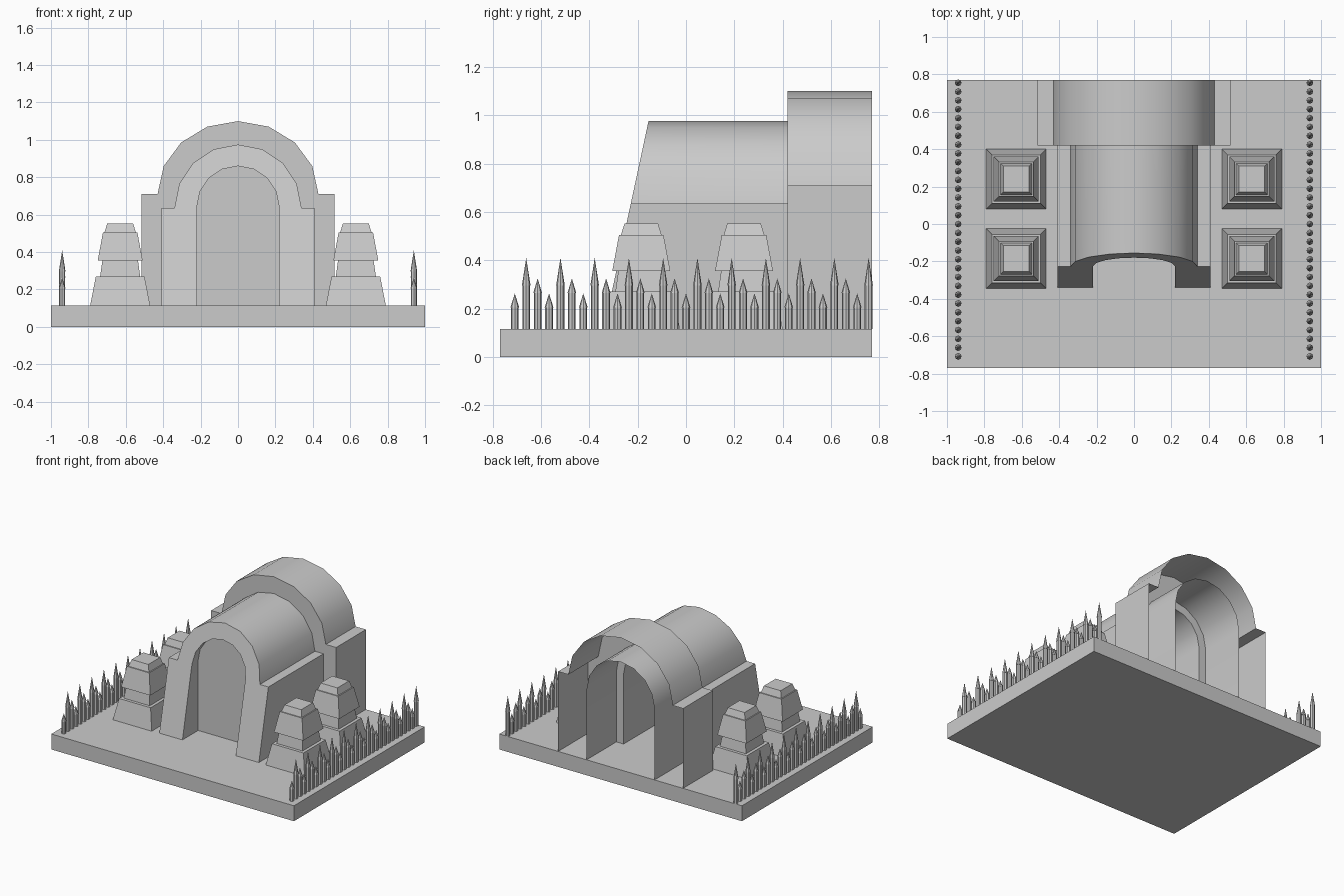
import bpy, bmesh
from math import sin, cos, pi, radians, sqrt
from mathutils import Matrix

if "Cube" in bpy.data.objects:
    bpy.data.objects.remove(bpy.data.objects["Cube"])

FLOOR = 0.115


def finish(name, bm, smooth=False):
    bmesh.ops.recalc_face_normals(bm, faces=bm.faces[:])
    me = bpy.data.meshes.new(name)
    bm.to_mesh(me)
    bm.free()
    ob = bpy.data.objects.new(name, me)
    bpy.context.collection.objects.link(ob)
    if smooth:
        bpy.ops.object.select_all(action='DESELECT')
        ob.select_set(True)
        bpy.context.view_layer.objects.active = ob
        bpy.ops.object.shade_smooth_by_angle(angle=radians(30))
    return ob


def arch(rx, rz, spring, shoulder=None):
    """Open arch outline in (x, z), from right foot to left foot."""
    pts = [(rx * cos(i * pi / 8), spring + rz * sin(i * pi / 8)) for i in range(9)]
    if shoulder:
        right = [(shoulder, FLOOR), (shoulder, spring)]
    else:
        right = [(rx, FLOOR)]
    return right + pts + [(-x, z) for x, z in reversed(right)]


def ring(bm, profile, y):
    return [bm.verts.new((x, y(z) if callable(y) else y, z)) for x, z in profile]


def strip(bm, a, b):
    for i in range(len(a) - 1):
        bm.faces.new((a[i], a[i + 1], b[i + 1], b[i]))


def frustum(bm, sides, r1, r2, z0, z1, x, y, turn=0.0):
    m = Matrix.Translation((x, y, (z0 + z1) / 2)) @ Matrix.Rotation(turn, 4, 'Z')
    bmesh.ops.create_cone(bm, cap_ends=True, segments=sides, radius1=r1,
                          radius2=r2, depth=z1 - z0, matrix=m)


def slant(z):
    return -0.34 + (z - FLOOR) * 0.215


front_outer = arch(0.34, 0.34, 0.635, 0.41)
back_outer = arch(0.43, 0.39, 0.71, 0.515)
opening = arch(0.22, 0.22, 0.64)
back_opening = arch(0.28, 0.28, 0.64)

# Base slab
bm = bmesh.new()
bmesh.ops.create_cube(bm, size=1, matrix=Matrix.Translation((0, 0, FLOOR / 2))
                      @ Matrix.Diagonal((2, 1.54, FLOOR, 1)))
finish("base", bm)

# Front tunnel with leaning portal
bm = bmesh.new()
o1, o2 = ring(bm, front_outer, slant), ring(bm, front_outer, 0.42)
i1, i2 = ring(bm, opening, slant), ring(bm, opening, 0.42)
strip(bm, o1, o2)
strip(bm, i1, i2)
bm.faces.new(o1 + i1[::-1])
finish("front_tunnel", bm, True)

# Door panel inside the portal
bm = bmesh.new()
bm.faces.new(ring(bm, opening, -0.155))
finish("door_panel", bm)

# Rear arch: outer shell and inner tube, open at the back
bm = bmesh.new()
o1, o2 = ring(bm, back_outer, 0.42), ring(bm, back_outer, 0.77)
i1 = ring(bm, opening, 0.42)
strip(bm, o1, o2)
bm.faces.new(o1 + i1[::-1])
finish("rear_arch", bm, True)

bm = bmesh.new()
strip(bm, ring(bm, back_opening, 0.42), ring(bm, back_opening, 0.77))
finish("rear_inner_arch", bm, True)

# Four stepped pylons: (bottom half width, top half width, z0, z1)
TIERS = [(0.16, 0.13, FLOOR, 0.27), (0.107, 0.095, 0.27, 0.355),
         (0.12, 0.092, 0.355, 0.505), (0.084, 0.069, 0.505, 0.553)]
for side in (-1, 1):
    for y in (-0.185, 0.24):
        bm = bmesh.new()
        for b, t, z0, z1 in TIERS:
            frustum(bm, 4, b * sqrt(2), t * sqrt(2), z0, z1, side * 0.63, y, pi / 4)
        finish("pylon", bm)

# Stake fences: repeating short, tall, medium (shoulder z, tip z)
STAKES = [(0.205, 0.263), (0.295, 0.41), (0.265, 0.325)]
for side in (-1, 1):
    bm = bmesh.new()
    for i in range(32):
        y = -0.708 + i * 0.0472
        shoulder, tip = STAKES[i % 3]
        frustum(bm, 8, 0.016, 0.016, FLOOR, shoulder, side * 0.94, y)
        frustum(bm, 8, 0.018, 0, shoulder, tip, side * 0.94, y)
    finish("stake_fence", bm)
